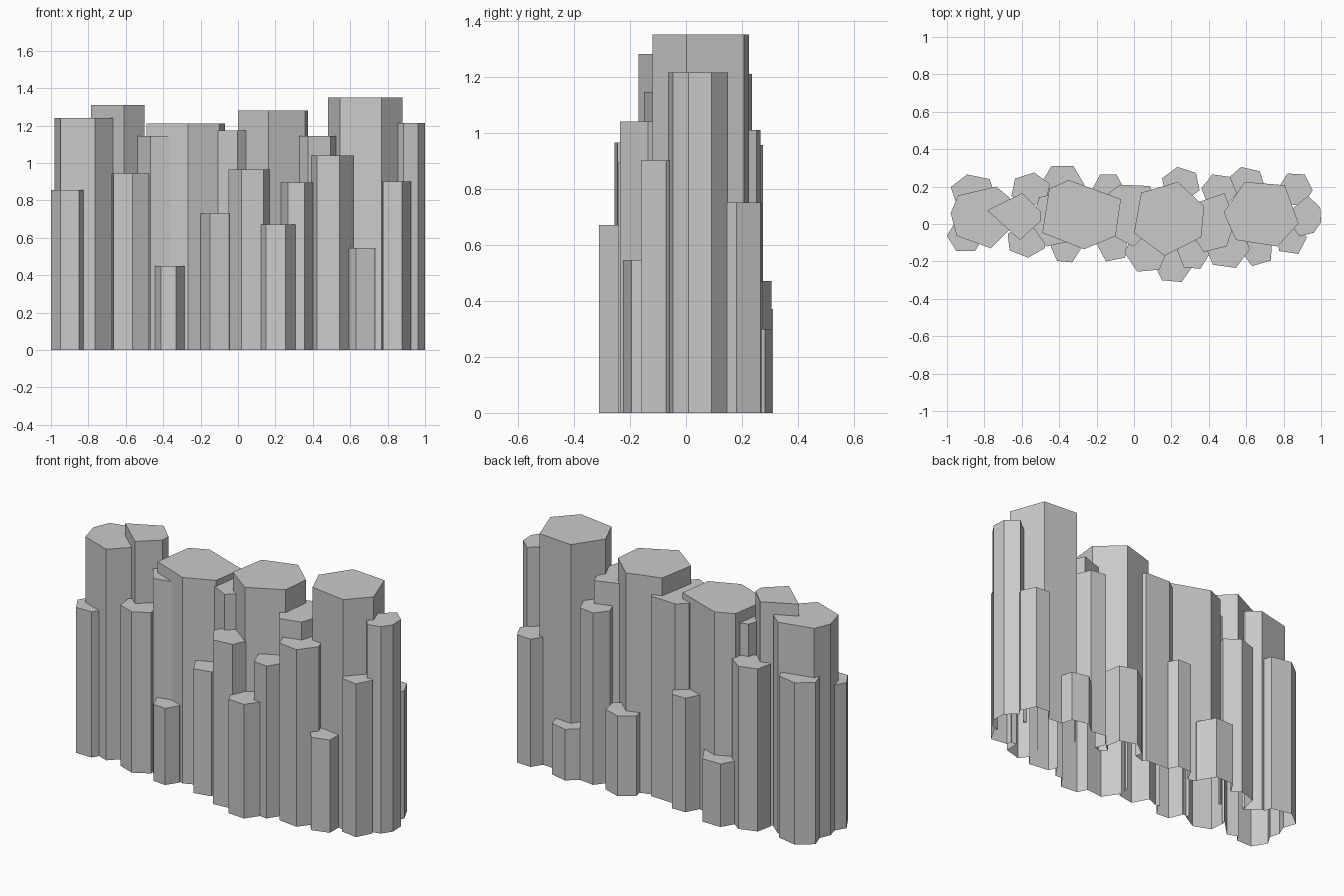
import bpy
import bmesh
from math import cos, sin, radians

default_cube = bpy.data.objects.get("Cube")
if default_cube:
    bpy.data.objects.remove(default_cube, do_unlink=True)

# Single stone colour
stone = bpy.data.materials.new("grey_stone")
stone.use_nodes = True
stone_colour = (.59, .59, .59, 1)
stone.diffuse_color = stone_colour
stone.node_tree.nodes["Principled BSDF"].inputs["Base Color"].default_value = stone_colour


def fit_to_range(values, low, high):
    """Stretch a list of values so that it spans low to high."""
    smallest, largest = min(values), max(values)
    scale = (high - low) / (largest - smallest)
    return [low + (value - smallest) * scale for value in values]


def stone_column(name, left, right, front, back, height, corner_angles):
    """Upright closed prism with a flat cap, fitted to a footprint."""
    xs = fit_to_range([cos(radians(angle)) for angle in corner_angles], left, right)
    ys = fit_to_range([sin(radians(angle)) for angle in corner_angles], front, back)

    bm = bmesh.new()
    foot_ring = [bm.verts.new((x, y, 0)) for x, y in zip(xs, ys)]
    cap_ring = [bm.verts.new((x, y, height)) for x, y in zip(xs, ys)]
    bm.faces.new(cap_ring)
    bm.faces.new(foot_ring[::-1])
    for i in range(len(foot_ring)):
        j = (i + 1) % len(foot_ring)
        bm.faces.new((foot_ring[i], foot_ring[j], cap_ring[j], cap_ring[i]))

    mesh = bpy.data.meshes.new(name)
    bm.to_mesh(mesh)
    bm.free()
    mesh.materials.append(stone)
    return bpy.data.objects.new(name, mesh)


def polygon(turn, sides=6):
    """Corner angles of a regular polygon turned by some degrees."""
    return [turn + step * 360 / sides for step in range(sides)]


# Tall central columns: left, right, front, back, height, corner angles
tall_columns = [
    (-.98, -.64, -.13, .2, 1.24, (35, 66, 140, 174, 216, 284, 345)),
    (-.785, -.5, -.085, .165, 1.31, (12, 72, 166, 283, 348)),
    (-.55, -.3, -.12, .17, 1.145, polygon(10)),
    (-.49, -.07, -.135, .235, 1.21, (25, 105, 134, 212, 275, 322)),
    (-.145, .17, -.12, .21, 1.175, (60, 115, 140, 215, 270, 355)),
    (0, .375, -.17, .225, 1.28, (19, 76, 137, 203, 264, 330)),
    (.3, .54, -.15, .165, 1.145, (0, 57, 150, 200, 250, 310)),
    (.48, .88, -.12, .225, 1.35, (-16, 53, 117, 178, 227, 294)),
    (.8, 1, -.065, .15, 1.215, (25, 75, 180, 260, 305, 342)),
]
# Shorter columns along the front, in the same order of values
front_columns = [
    (-1, -.8, -.145, .02, .855, polygon(0)),
    (-.675, -.475, -.18, 0, .945, polygon(35)),
    (-.445, -.285, -.205, -.05, .45, polygon(55)),
    (-.2, -.035, -.2, -.03, .73, polygon(29, sides=5)),
    (-.05, .185, -.255, -.03, .965, polygon(5)),
    (.105, .315, -.31, -.12, .67, polygon(55)),
    (.23, .405, -.24, -.06, .895, polygon(55)),
    (.375, .62, -.235, 0, 1.04, polygon(52)),
    (.57, .735, -.225, -.06, .545, polygon(35, sides=5)),
    (.76, .925, -.16, 0, .9, polygon(9, sides=5)),
]
# Shorter columns along the back, in the same order of values
back_columns = [
    (-.98, -.74, .08, .265, .95, polygon(45)),
    (-.655, -.45, .09, .275, .955, polygon(20)),
    (-.5, -.265, .11, .31, .37, polygon(0)),
    (-.225, -.05, .1, .265, .67, polygon(0)),
    (.15, .35, .12, .305, .47, polygon(40)),
    (.36, .55, .09, .265, 1.01, polygon(52)),
    (.5, .7, .13, .305, .3, polygon(45)),
    (.77, .955, .1, .27, .75, polygon(57)),
]
columns = []
for row_name, row in (("tall", tall_columns), ("front", front_columns), ("back", back_columns)):
    for number, values in enumerate(row, start=1):
        columns.append(stone_column(f"{row_name}_column_{number}", *values))

# Merge the columns into one continuous outer surface
cluster, *other_columns = columns
cluster.name = "stone_column_cluster"
bpy.context.collection.objects.link(cluster)
joining_columns = bpy.data.collections.new("joining_columns")
for column in other_columns:
    joining_columns.objects.link(column)
union = cluster.modifiers.new("union", "BOOLEAN")
union.operation = "UNION"
union.solver = "EXACT"
union.operand_type = "COLLECTION"
union.collection = joining_columns

depsgraph = bpy.context.evaluated_depsgraph_get()
merged = bpy.data.meshes.new_from_object(cluster.evaluated_get(depsgraph))
cluster.modifiers.clear()
cluster.data = merged
for column in other_columns:
    bpy.data.objects.remove(column, do_unlink=True)
bpy.data.collections.remove(joining_columns)

# Leave the foot of the cluster open
bm = bmesh.new()
bm.from_mesh(merged)
foot_faces = [face for face in bm.faces if face.calc_center_median().z < .001]
bmesh.ops.delete(bm, geom=foot_faces, context="FACES")
bm.to_mesh(merged)
bm.free()
